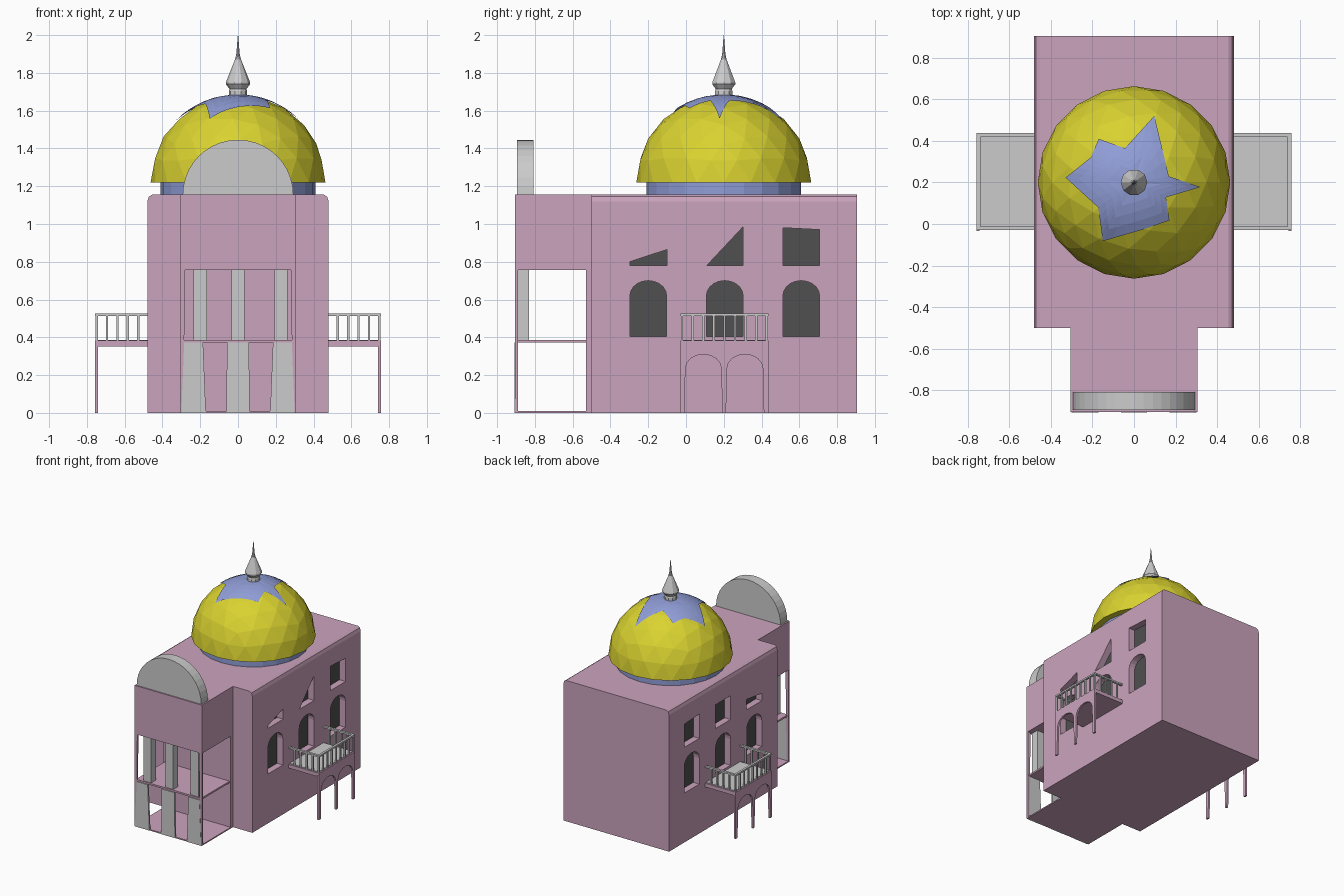
import bpy, bmesh, math
from math import sin, cos, pi, radians
from mathutils import Vector

cube = bpy.data.objects.get("Cube")
if cube:
    bpy.data.objects.remove(cube, do_unlink=True)


def material(name, rgb):
    m = bpy.data.materials.new(name)
    m.use_nodes = True
    m.diffuse_color = (*rgb, 1)
    m.node_tree.nodes["Principled BSDF"].inputs["Base Color"].default_value = (*rgb, 1)
    return m


PINK = material("pink plaster", (0.60, 0.37, 0.51))
GREY = material("pale grey stone", (0.60, 0.60, 0.60))
DARK = material("dark glass", (0.08, 0.08, 0.08))
YELLOW = material("yellow dome", (0.70, 0.65, 0.03))
BLUE = material("soft blue", (0.28, 0.34, 0.68))


def finish(name, bm, mat):
    bmesh.ops.recalc_face_normals(bm, faces=bm.faces)
    me = bpy.data.meshes.new(name)
    bm.to_mesh(me)
    bm.free()
    me.materials.append(mat)
    ob = bpy.data.objects.new(name, me)
    bpy.context.collection.objects.link(ob)
    return ob


def add_box(bm, x0, x1, y0, y1, z0, z1):
    add_prism(bm, [(x0, z0), (x1, z0), (x1, z1), (x0, z1)], "y", y0, y1)


def add_prism(bm, outline, axis, a, b):
    """Extrude an outline along x (points are y, z) or y (points are x, z)."""
    def place(p, d):
        return (d, p[0], p[1]) if axis == "x" else (p[0], d, p[1])
    near = [bm.verts.new(place(p, a)) for p in outline]
    far = [bm.verts.new(place(p, b)) for p in outline]
    bm.faces.new(near)
    bm.faces.new(far[::-1])
    n = len(outline)
    for i in range(n):
        j = (i + 1) % n
        bm.faces.new((near[i], far[i], far[j], near[j]))


def box(name, mat, *dims):
    bm = bmesh.new()
    add_box(bm, *dims)
    return finish(name, bm, mat)


def prism(name, mat, outline, axis, a, b):
    bm = bmesh.new()
    add_prism(bm, outline, axis, a, b)
    return finish(name, bm, mat)


def lathe(name, mat, profile, sides, cy):
    bm = bmesh.new()
    rings = [[bm.verts.new((r * cos(2 * pi * i / sides), cy + r * sin(2 * pi * i / sides), z))
              for i in range(sides)] for r, z in profile]
    for low, high in zip(rings, rings[1:]):
        for i in range(sides):
            j = (i + 1) % sides
            bm.faces.new((low[i], low[j], high[j], high[i]))
    bm.faces.new(rings[0])
    bm.faces.new(rings[-1])
    return finish(name, bm, mat)


def arch(cy, half, z0, spring, rise, steps=10):
    """Closed outline of an arched opening."""
    top = [(cy + half * cos(pi * i / steps), spring + rise * sin(pi * i / steps))
           for i in range(steps + 1)]
    return [(cy - half, z0), (cy + half, z0)] + top


# Main hall with softened long roof edges
half = [(0.48, 0), (0.48, 1.12), (0.472, 1.145), (0.455, 1.155)]
hall = prism("main_hall", PINK, half + [(-x, z) for x, z in half[::-1]], "y", -0.5, 0.905)

# Window outlines: arched lower row, odd-shaped upper row differing per side
WINDOW_Y = (-0.2, 0.205, 0.61)
arched = [arch(y, 0.097, 0.405, 0.62, 0.08) for y in WINDOW_Y]
square = [(0.513, 0.78), (0.708, 0.78), (0.708, 0.97), (0.513, 0.98)]
upper = {
    1: [[(-0.297, 0.78), (-0.1, 0.78), (-0.1, 0.865), (-0.297, 0.8)],
        [(0.11, 0.78), (0.302, 0.78), (0.302, 0.985)], square],
    -1: [[(-0.297, 0.78), (-0.1, 0.78), (-0.1, 0.865), (-0.297, 0.84)],
         [(0.108, 0.78), (0.302, 0.78), (0.302, 0.975), (0.108, 0.975)], square],
}
cut, panes = bmesh.new(), bmesh.new()
for side in (1, -1):
    for outline in arched + upper[side]:
        add_prism(cut, outline, "x", side * 0.42, side * 0.6)
        add_prism(panes, outline, "x", side * 0.419, side * 0.426)
cutter = finish("window_cutter", cut, PINK)
cutter.hide_render = True
finish("window_panes", panes, DARK)

# Cut the recesses, then drop the cutter
mod = hall.modifiers.new("windows", "BOOLEAN")
mod.operation, mod.solver, mod.object = "DIFFERENCE", "EXACT", cutter
bpy.context.view_layer.update()
cut_mesh = bpy.data.meshes.new_from_object(
    hall.evaluated_get(bpy.context.evaluated_depsgraph_get()))
hall.modifiers.clear()
hall.data = cut_mesh
bpy.data.objects.remove(cutter, do_unlink=True)

# Front porch: upper room, floors, back wall and slim corner posts
box("porch_upper_room", PINK, -0.305, 0.305, -0.905, -0.5, 0.757, 1.155)
box("porch_back_wall", PINK, -0.305, 0.305, -0.53, -0.5, 0, 0.757)
box("porch_base", PINK, -0.305, 0.305, -0.905, -0.5, 0, 0.01)
box("porch_floor", PINK, -0.295, 0.295, -0.9, -0.5, 0.372, 0.386)
for side, label in ((1, "left"), (-1, "right")):
    prism("porch_post_" + label, PINK,
          [(side * 0.29, 0), (side * 0.305, 0), (side * 0.305, 0.76), (side * 0.28, 0.76)],
          "y", -0.905, -0.89)

# Porch piers below and columns above
for x, low, high, label in ((-0.235, 0.065, 0.05, "right"), (0, 0.062, 0.058, "middle"),
                            (0.235, 0.065, 0.05, "left")):
    prism("porch_pier_" + label, GREY,
          [(x - low, 0), (x + low, 0), (x + high, 0.372), (x - high, 0.372)],
          "y", -0.907, -0.892)
for x, label in ((-0.2, "right"), (0, "middle"), (0.228, "left")):
    box("porch_column_" + label, GREY, x - 0.035, x + 0.035, -0.89, -0.83, 0.386, 0.757)

# Half-round pediment above the porch
prism("pediment", GREY, [(0.293 * cos(pi * i / 20), 1.155 + 0.291 * sin(pi * i / 20))
                         for i in range(21)], "y", -0.895, -0.808)

# Side balconies
for side, label in ((1, "left"), (-1, "right")):
    def rail_box(bm, xa, xb, *rest):
        add_box(bm, *sorted((side * xa, side * xb)), *rest)

    slab = bmesh.new()
    rail_box(slab, 0.47, 0.757, -0.03, 0.437, 0.352, 0.382)
    finish("balcony_slab_" + label, slab, PINK)

    floor = bmesh.new()
    rail_box(floor, 0.48, 0.745, -0.018, 0.425, 0.38, 0.387)
    finish("balcony_floor_" + label, floor, GREY)

    # Arcade with two arches under the outer edge
    outline = [(0.437, 0.0), (0.437, 0.36), (-0.033, 0.36), (-0.033, 0.0), (-0.008, 0.0)]
    for cy in (0.092, 0.312):
        outline += [(cy - 0.095 * cos(pi * i / 8), 0.235 + 0.075 * sin(pi * i / 8))
                    for i in range(9)]
        outline += [(cy + 0.1, 0.0)]
        if cy < 0.2:
            outline += [(0.212, 0.0)]
    prism("balcony_arcade_" + label, PINK, outline, "x", side * 0.742, side * 0.757)

    # Railing: top rails and balusters on three sides
    rail = bmesh.new()
    rail_box(rail, 0.739, 0.757, -0.03, 0.437, 0.512, 0.525)
    for y in (-0.03, 0.419):
        rail_box(rail, 0.48, 0.757, y, y + 0.018, 0.512, 0.525)
        for i in range(5):
            x = 0.748 - 0.055 * i
            rail_box(rail, x - 0.006, x + 0.006, y + 0.003, y + 0.015, 0.38, 0.515)
    for i in range(1, 8):
        y = -0.021 + 0.449 * i / 8
        rail_box(rail, 0.742, 0.754, y - 0.006, y + 0.006, 0.38, 0.515)
    finish("balcony_railing_" + label, rail, GREY)

# Drum and faceted dome
CY, BASE, R = 0.2, 1.22, 0.463
lathe("dome_drum", BLUE, [(0.41, 1.15), (0.41, 1.225)], 24, CY)
bm = bmesh.new()
bmesh.ops.create_icosphere(bm, subdivisions=3, radius=R)
bmesh.ops.bisect_plane(bm, geom=bm.verts[:] + bm.edges[:] + bm.faces[:], dist=0.0005,
                       plane_co=(0, 0, 0), plane_no=(0, 0, 1), clear_inner=True)
bmesh.ops.holes_fill(bm, edges=[e for e in bm.edges if e.is_boundary])
bmesh.ops.translate(bm, verts=bm.verts, vec=(0, CY, BASE))
finish("dome", bm, YELLOW)

# Uneven star lying on the crown of the dome, as (angle, reach)
STAR = [(-4, 0.32), (10, 0.17), (73, 0.335), (105, 0.17), (129, 0.27), (150, 0.24), (176, 0.33),
        (215, 0.21), (242, 0.32), (282, 0.23), (313, 0.25), (335, 0.17)]
tips = [Vector((r * cos(radians(a)), r * sin(radians(a)))) for a, r in STAR]
edge = [p.lerp(q, k / 4) for p, q in zip(tips, tips[1:] + tips[:1]) for k in range(4)]
bm = bmesh.new()
rings = []
for f in (0.1, 0.4, 0.6, 0.8, 1.0):
    rings.append([bm.verts.new((p.x * f, CY + p.y * f,
                                BASE + 0.003 + math.sqrt(R * R - (p * f).length_squared)))
                  for p in edge])
for inner, outer in zip(rings, rings[1:]):
    for i in range(len(edge)):
        j = (i + 1) % len(edge)
        bm.faces.new((inner[i], outer[i], outer[j], inner[j]))
star = finish("dome_star", bm, BLUE)

# Finial
lathe("finial", GREY, [(0.05, 1.66), (0.048, 1.705), (0.045, 1.715), (0.064, 1.74),
                       (0.064, 1.75), (0.016, 1.87), (0.009, 1.9), (0.001, 2.0)], 10, CY)
